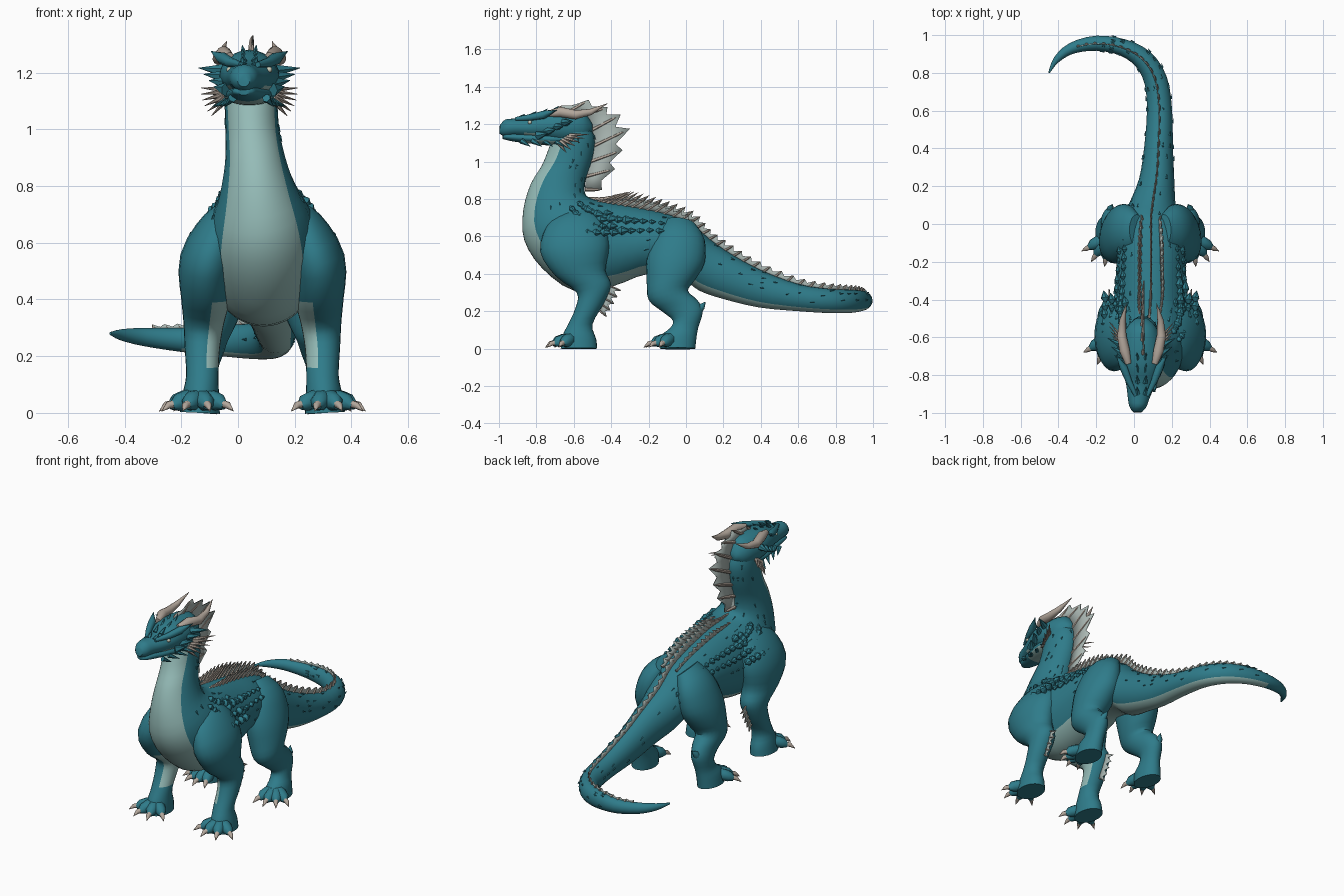
import bpy, bmesh, random
from math import sin, cos, pi, radians
from mathutils import Vector as V, Matrix

random.seed(4)
if "Cube" in bpy.data.objects:
    bpy.data.objects.remove(bpy.data.objects["Cube"])


def material(name, *rgb):
    m = bpy.data.materials.new(name)
    m.use_nodes = True
    m.diffuse_color = (*rgb, 1)
    m.node_tree.nodes["Principled BSDF"].inputs["Base Color"].default_value = (*rgb, 1)
    return m


TEAL = material("teal hide", .028, .2, .255)
BELLY = material("pale belly", .3, .5, .475)
HORN = material("beige horn", .45, .385, .33)
WEB = material("fin membrane", .4, .47, .445)
EYE = material("eye", .6, .62, .5)


def make(name, bm, *mats, rule=None, angle=45):
    """Turn a bmesh into a shaded object; rule picks a material per face."""
    bmesh.ops.recalc_face_normals(bm, faces=bm.faces)
    bm.normal_update()
    bm.faces.index_update()
    for f in bm.faces:
        f.material_index = rule(f) if rule else 0
    me = bpy.data.meshes.new(name)
    bm.to_mesh(me)
    bm.free()
    for m in mats:
        me.materials.append(m)
    ob = bpy.data.objects.new(name, me)
    bpy.context.collection.objects.link(ob)
    bpy.ops.object.select_all(action='DESELECT')
    ob.select_set(True)
    bpy.context.view_layer.objects.active = ob
    bpy.ops.object.shade_smooth_by_angle(angle=radians(angle))
    return ob


def skin(bm, rings):
    n = len(rings[0])
    vs = [[bm.verts.new(p) for p in r] for r in rings]
    for a, b in zip(vs, vs[1:]):
        for k in range(n):
            bm.faces.new((a[k], a[(k + 1) % n], b[(k + 1) % n], b[k]))
    bm.faces.new(vs[0])
    bm.faces.new(vs[-1])


def catmull(rows, steps):
    """Smoothly fill in rows of numbers."""
    out = []
    for i in range(len(rows) - 1):
        a, b, c, d = (rows[max(0, min(len(rows) - 1, i + j))] for j in (-1, 0, 1, 2))
        for s in range(steps):
            t = s / steps
            out.append([(2*q + (r - p)*t + (2*p - 5*q + 4*r - w)*t*t
                         + (3*q - p - 3*r + w)*t**3) / 2 for p, q, r, w in zip(a, b, c, d)])
    return out + [list(rows[-1])]


def loft(rows, n=24, spread=lambda i, k, n: 2 * pi * k / n):
    """Rows hold x, back y z, front y z, half width; returns elliptic rings."""
    rows = catmull(rows, 3)
    mid = [V((r[0], (r[1] + r[3]) / 2, (r[2] + r[4]) / 2)) for r in rows]
    rings = []
    for i, r in enumerate(rows):
        t = mid[min(i + 1, len(mid) - 1)] - mid[max(i - 1, 0)]
        up = V((0, r[1] - r[3], r[2] - r[4])) / 2
        side = t.cross(up).normalized() * max(r[5], .002)
        rings.append([mid[i] + up * cos(a) + side * sin(a)
                      for a in (spread(i, k, n) for k in range(n))])
    return rings


def sweep(bm, pts, radii, n=8):
    """Round tapered tube through a few points."""
    pts = [V(p) for p in pts]
    rings = []
    for i, p in enumerate(pts):
        t = (pts[min(i + 1, len(pts) - 1)] - pts[max(i - 1, 0)]).normalized()
        u = t.cross(V((.31, .17, .93))).normalized()
        w = t.cross(u)
        rings.append([p + (u*cos(2*pi*k/n) + w*sin(2*pi*k/n)) * radii[i] for k in range(n)])
    skin(bm, rings)


def fin(name, base, tips, r=.006, notch=.45):
    """Scalloped membrane carried by tapering spines."""
    base, tips = [V(p) for p in base], [V(p) for p in tips]
    bm, sp = bmesh.new(), bmesh.new()
    for i, (b, t) in enumerate(zip(base, tips)):
        sweep(sp, [b, b.lerp(t, .7), t], [r, r * .8, .001], 6)
        if i + 1 < len(base):
            b2, t2 = base[i + 1], tips[i + 1]
            dip = ((t + t2) / 2).lerp((b + b2) / 2, notch)
            for tri in ((b, t, dip), (b, dip, b2), (b2, dip, t2)):
                bm.faces.new([bm.verts.new(p) for p in tri])
    bmesh.ops.remove_doubles(bm, verts=bm.verts, dist=.0001)
    make(name + "_membrane", bm, WEB).modifiers.new("thickness", 'SOLIDIFY').thickness = .005
    make(name + "_spines", sp, HORN)


def scale(bm, p, along, out, size):
    """Overlapping hide scale whose tip lifts off the skin."""
    sweep(bm, [p - along * size, p, p + along * size * 1.6 + out * size * .5],
          [size * .3, size, .002], 7)


# Neck, trunk and curled tail in one loft, with a clean seam beside the belly
N = 28


def belly_seam(i, k, n):
    limit = radians(max(46, 66 - i))
    d = k - n / 2
    a = min(abs(d), 6) / 6 * limit + max(abs(d) - 6, 0) / 8 * (pi - limit)
    return pi + (a if d > 0 else -a)


body = loft([
    (.04, -.56, 1.25, -.70, 1.16, .08), (.045, -.49, 1.14, -.73, 1.08, .092),
    (.05, -.50, 1.02, -.77, .98, .095), (.06, -.535, .91, -.83, .88, .106),
    (.07, -.54, .83, -.87, .74, .135), (.08, -.50, .80, -.865, .58, .175),
    (.085, -.44, .79, -.77, .43, .2), (.09, -.36, .78, -.60, .31, .20),
    (.09, -.25, .76, -.40, .33, .19), (.09, -.12, .73, -.2, .40, .18),
    (.09, .02, .68, -.02, .37, .16), (.1, .12, .59, .07, .31, .125),
    (.12, .25, .50, .2, .265, .095), (.13, .41, .415, .39, .22, .077),
    (.135, .6, .345, .6, .2, .067), (.115, .76, .32, .76, .19, .062),
    (.05, .87, .315, .87, .19, .055), (-.06, .935, .31, .935, .2, .045),
    (-.2, .957, .30, .957, .215, .04), (-.33, .93, .30, .93, .235, .03),
    (-.41, .87, .295, .87, .255, .018), (-.45, .8, .285, .8, .275, .004)], N, belly_seam)
bm = bmesh.new()
skin(bm, body)
make("body", bm, TEAL, BELLY, rule=lambda f: int(f.index < 54 * N and 8 <= f.index % N < 20))

# Spined fin down the back and tail, with two short fins beside it
mids = [(r[0] + r[N // 2]) / 2 for r in body]


def skin_frame(i, k):
    """Point on the hide with its lengthwise and outward directions."""
    p = body[i][k]
    return p, (body[i + 1][k] - body[i - 1][k]).normalized(), (p - mids[i]).normalized()


def ring_fin(name, first, last, k, height):
    base, tips = [], []
    for i in range(first, last):
        p, along, out = skin_frame(i, k)
        h = height((i - first) / (last - first))
        base.append(p - out * .008)
        tips.append(p + (out + along) * h)
    fin(name, base, tips, .007)


ring_fin("back_fin", 14, 57, 0, lambda t: min(.03 + t * .5, .01 + .075 * (1 - t)))
ring_fin("left_side_fin", 17, 31, 1, lambda t: .02 + .04 * sin(pi * t))
ring_fin("right_side_fin", 17, 31, -1, lambda t: .02 + .04 * sin(pi * t))

# Neck crest
crest_base = [(-.7, 1.26), (-.62, 1.27), (-.54, 1.25), (-.5, 1.17), (-.5, 1.08),
              (-.51, 1), (-.535, .92), (-.54, .85)]
crest_tips = [(-.66, 1.3), (-.52, 1.33), (-.42, 1.29), (-.35, 1.25), (-.3, 1.175),
              (-.34, 1.06), (-.38, .96), (-.45, .85)]
fin("neck_crest", [(.045, *p) for p in crest_base], [(.05, *p) for p in crest_tips], .011, .3)

# Knobbly flank scales and small pointed hide scales
bm = bmesh.new()
for i in range(15, 33):
    for k in (3, 4, N - 3, N - 4):
        scale(bm, *skin_frame(i, k), random.uniform(.015, .024) * (1.1 if i < 24 else .85))
make("flank_scales", bm, TEAL)
bm = bmesh.new()
for _ in range(130):
    i, k = random.randrange(3, 54), random.choice((1, -1)) * random.randint(1, 6)
    p, along, out = skin_frame(i, k)
    sweep(bm, [p, p + along * .024 + out * .005], [.006, .001], 5)
make("hide_scales", bm, TEAL)

# Head, with a pale underside to the jaw
for name, rows in (("skull", [
        (.04, -.5, 1.2, -.5, 1.16, .03), (.04, -.55, 1.265, -.55, 1.1, .08),
        (.04, -.66, 1.28, -.66, 1.09, .105), (.04, -.76, 1.27, -.75, 1.11, .1),
        (.035, -.84, 1.24, -.83, 1.125, .08), (.025, -.91, 1.23, -.91, 1.135, .06),
        (.02, -.965, 1.225, -.97, 1.135, .045), (.02, -.995, 1.195, -.998, 1.15, .022)]),
        ("lower_jaw", [
        (.04, -.6, 1.15, -.6, 1.09, .07), (.04, -.72, 1.155, -.72, 1.085, .09),
        (.035, -.83, 1.155, -.82, 1.095, .07), (.025, -.91, 1.155, -.91, 1.105, .05),
        (.02, -.96, 1.15, -.96, 1.115, .038), (.02, -.98, 1.14, -.98, 1.12, .018)])):
    bm = bmesh.new()
    skin(bm, loft(rows))
    make(name, bm, TEAL, BELLY, rule=lambda f: int(
        f.normal.z < -.7 and f.calc_center_median().y > -.86))

CX = .086
for s, side in ((1, "left"), (-1, "right")):
    def at(dx, y, z):
        return V((.04 + s * dx, y, z))

    # Horns, eyes and brows
    bm = bmesh.new()
    sweep(bm, [at(.07, -.74, 1.255), at(.09, -.67, 1.265), at(.105, -.59, 1.25),
               at(.1, -.51, 1.265), at(.08, -.42, 1.31)], [.016, .028, .025, .017, .001], 12)
    make(side + "_horn", bm, HORN)
    bm = bmesh.new()
    bmesh.ops.create_icosphere(bm, subdivisions=2, radius=.011,
                               matrix=Matrix.Translation(at(.07, -.835, 1.21)))
    make(side + "_eye", bm, EYE)
    bm = bmesh.new()
    sweep(bm, [at(.03, -.91, 1.228), at(.068, -.83, 1.236), at(.095, -.76, 1.25),
               at(.135, -.69, 1.275)], [.01, .018, .022, .001])
    # Hide-coloured head spikes
    for i in range(4):
        y, z = -.79 + .045 * i, 1.14 + .022 * i
        sweep(bm, [at(.08, y, z), at(.125 + .018 * i, y + .05, z + .01)], [.026, .001], 6)
        sweep(bm, [at(.06, -.88 + .06 * i, 1.11), at(.085 + .015 * i, -.83 + .06 * i, 1.08)],
              [.016, .001], 6)
        sweep(bm, [at(.02, -.9 + .06 * i, 1.225 + .012 * i),
                   at(.025, -.86 + .06 * i, 1.255 + .014 * i)], [.014, .001], 6)
    make(side + "_head_spikes", bm, TEAL)
    # Beige cheek frill
    bm = bmesh.new()
    for i in range(6):
        a = radians(-55 + 12 * i)
        root = at(.085, -.68 + .012 * i, 1.1 + .008 * i)
        sweep(bm, [root, root + V((s * .085 * cos(a), .04 + .012 * i, .065 * sin(a)))],
              [.012, .001], 6)
    make(side + "_cheek_frill", bm, HORN)

    # Legs: rows give the distance from the trunk's centre line
    for name, rows, foot, turn, splay in (
            ("front", [(.09, -.48, .73, -.64, .73, .04), (.135, -.43, .66, -.74, .66, .08),
                       (.192, -.41, .55, -.78, .52, .1), (.2, -.43, .42, -.70, .39, .087),
                       (.207, -.40, .34, -.585, .30, .072), (.212, -.44, .24, -.59, .22, .062),
                       (.212, -.50, .13, -.63, .13, .057), (.217, -.48, .05, -.66, .07, .065),
                       (.22, -.475, 0, -.67, 0, .07)], (.22, -.6), 5, 18),
            ("hind", [(.07, .05, .66, -.12, .68, .05), (.122, .1, .58, -.17, .6, .085),
                      (.152, .1, .46, -.21, .48, .105), (.175, .05, .37, -.21, .36, .098),
                      (.192, .01, .31, -.2, .26, .08), (.197, .06, .26, -.13, .2, .065),
                      (.207, .09, .2, -.07, .15, .055), (.213, .065, .11, -.085, .11, .052),
                      (.22, .055, .05, -.13, .07, .062), (.225, .05, 0, -.14, 0, .066)],
             (.225, -.07), 20, 14)):
        inner = 16 if s > 0 else 7
        bm = bmesh.new()
        skin(bm, loft([(CX + s * r[0], *r[1:]) for r in rows]))
        make(f"{side}_{name}_leg", bm, TEAL, BELLY, rule=lambda f: int(
            name == "front" and abs(f.index % 24 - inner) < 4 and 9 <= f.index // 24 < 17))
        toes, claws = bmesh.new(), bmesh.new()
        for j in (-3, -1, 1, 3):
            a = radians(j * splay + turn)
            d, up = V((s * sin(a), -cos(a), 0)), V((0, 0, 1))
            c = V((CX + s * foot[0], foot[1], 0))
            sweep(toes, [c + up * .055, c + d * .06 + up * .045, c + d * .09 + up * .036,
                         c + d * .115 + up * .024], [.036, .034, .031, .014])
            sweep(claws, [c + d * .1 + up * .032, c + d * .13 + up * .027, c + d * .157 + up * .006],
                  [.015, .013, .001])
        make(f"{side}_{name}_toes", toes, TEAL)
        make(f"{side}_{name}_claws", claws, HORN)

    # Elbow fin, heel spur and shoulder scales
    x = CX + s * .21
    zs = [.34 - .035 * i for i in range(5)]
    fin(side + "_elbow_fin", [(x, -.42 - .01 * i, z) for i, z in enumerate(zs)],
        [(x + s * .01, -.345 - .02 * i, z - .03) for i, z in enumerate(zs)], .005)
    bm = bmesh.new()
    sweep(bm, [(x, .06, .2), (x, .085, .225), (x - s * .01, .105, .25)], [.025, .018, .001])
    for i in range(5):
        for j in range(4):
            scale(bm, V((CX + s * (.13 + .036 * j), -.6 + .045 * i + .01 * j, .725 - .035 * j)),
                  V((0, .97, -.24)), V((s * .7, 0, .7)), random.uniform(.017, .025))
    make(side + "_spur_and_shoulder_scales", bm, TEAL)
